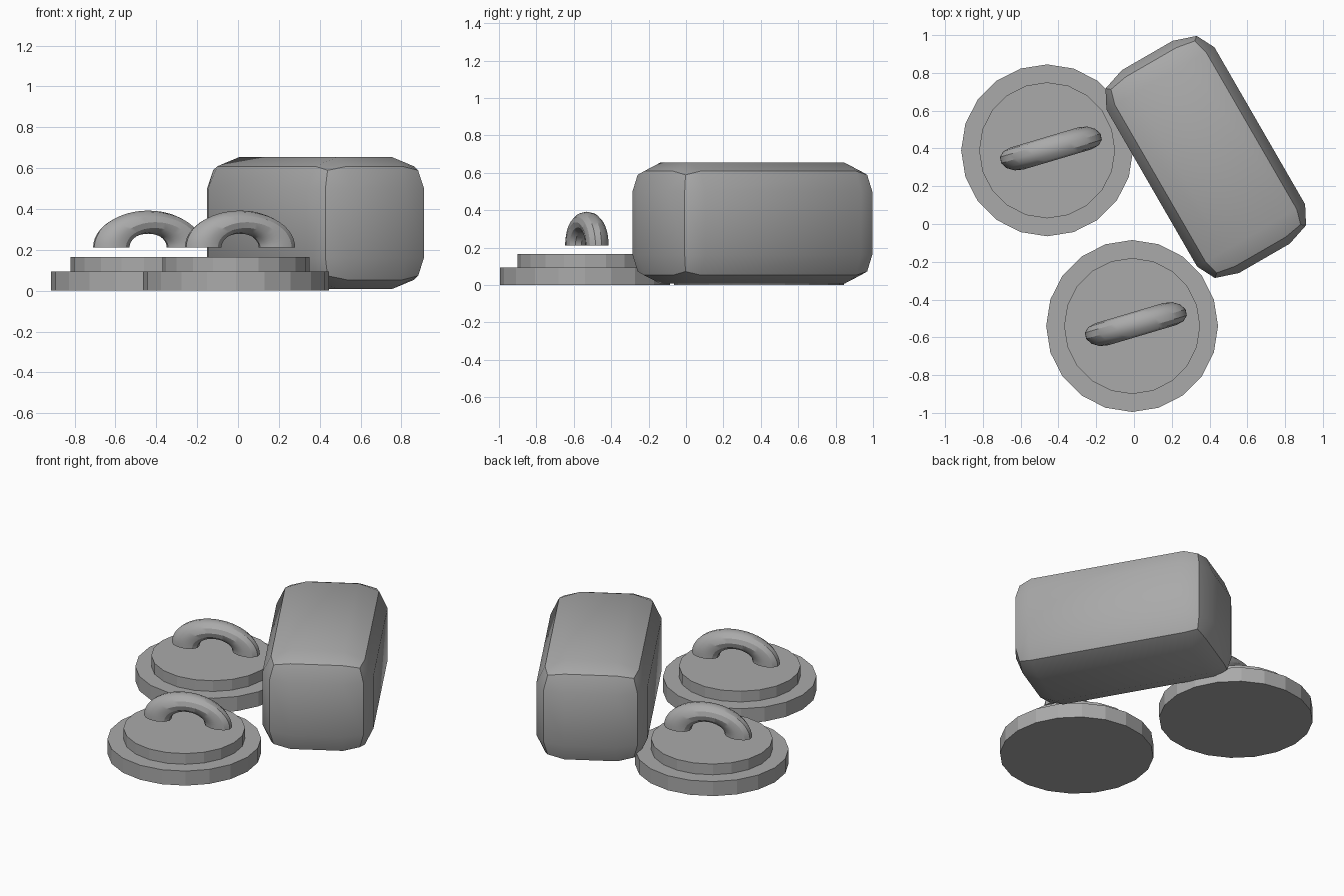
import bpy, bmesh
from math import sin, cos, pi, radians
from mathutils import Matrix, Vector

default = bpy.data.objects.get("Cube")
if default:
    bpy.data.objects.remove(default, do_unlink=True)

# Single plain material
grey = bpy.data.materials.new("plain_grey")
grey.use_nodes = True
colour = (0.4, 0.4, 0.4, 1)
grey.diffuse_color = colour
grey.node_tree.nodes["Principled BSDF"].inputs["Base Color"].default_value = colour


def finish(name, bm, location, smooth=True):
    bmesh.ops.recalc_face_normals(bm, faces=bm.faces)
    mesh = bpy.data.meshes.new(name)
    bm.to_mesh(mesh)
    bm.free()
    mesh.materials.append(grey)
    obj = bpy.data.objects.new(name, mesh)
    obj.location = location
    bpy.context.collection.objects.link(obj)
    if smooth:
        bpy.ops.object.select_all(action='DESELECT')
        obj.select_set(True)
        bpy.context.view_layer.objects.active = obj
        bpy.ops.object.shade_smooth_by_angle(angle=radians(30))
    return obj


def disc(name, x, y, bottom, top, radius):
    bm = bmesh.new()
    bmesh.ops.create_cone(bm, cap_ends=True, segments=20, radius1=radius,
                          radius2=radius, depth=top - bottom)
    finish(name, bm, (x, y, (bottom + top) / 2), smooth=False)


def handle(name, x, y, z, major=0.196, minor=0.09, steps=24, sides=12):
    # Half torus turned about z, then squashed in depth and height
    bm = bmesh.new()
    rings = []
    for i in range(steps + 1):
        t = pi * i / steps
        ring = []
        for j in range(sides):
            p = 2 * pi * j / sides
            reach = major + minor * cos(p)
            ring.append(bm.verts.new((reach * cos(t), minor * sin(p), reach * sin(t))))
        rings.append(ring)
    for a, b in zip(rings, rings[1:]):
        for j in range(sides):
            k = (j + 1) % sides
            bm.faces.new((a[j], a[k], b[k], b[j]))
    bm.faces.new(rings[0])
    bm.faces.new(rings[-1])
    squash = Matrix.Diagonal((1, 0.7, 0.63, 1)) @ Matrix.Rotation(radians(23), 4, 'Z')
    bm.transform(squash)
    finish(name, bm, (x, y, z))


# Two stepped lids, each with a handle hovering above it
for label, x, y in (("front", -0.01, -0.54), ("back", -0.46, 0.39)):
    disc(label + "_lid_base", x, y, 0, 0.095, 0.455)
    disc(label + "_lid_step", x, y, 0.095, 0.165, 0.36)
    handle(label + "_lid_handle", x + 0.02, y + 0.01, 0.212)

# Rounded block: bevelled at unit width, then scaled to its proportions
half = Vector((0.33, 0.62, 0.323))
rounding = Vector((0.175, 0.14, 0.153))
bm = bmesh.new()
bmesh.ops.create_cube(bm, size=2)
bmesh.ops.scale(bm, vec=[h / r for h, r in zip(half, rounding)], verts=bm.verts)
bmesh.ops.bevel(bm, geom=bm.edges[:], offset=1, segments=2, profile=0.5,
                affect='EDGES', clamp_overlap=False)
bmesh.ops.scale(bm, vec=rounding, verts=bm.verts)
bm.transform(Matrix.Rotation(radians(30), 4, 'Z'))
finish("rounded_block", bm, (0.38, 0.355, 0.331))
